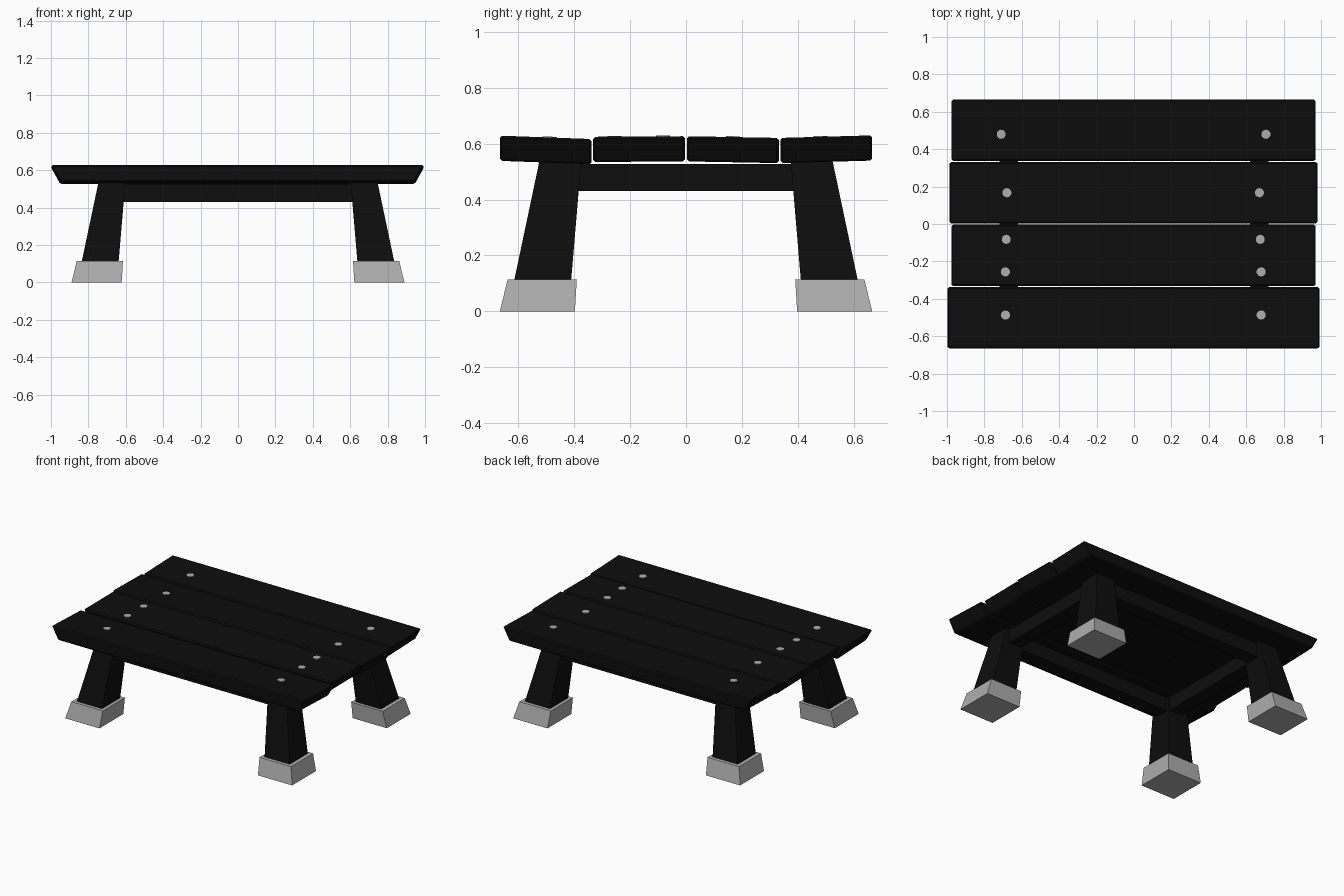
import bpy, bmesh, math
from mathutils import Vector

if "Cube" in bpy.data.objects:
    bpy.data.objects.remove(bpy.data.objects["Cube"])


def material(name, value):
    m = bpy.data.materials.new(name)
    m.diffuse_color = (value, value, value, 1)
    m.use_nodes = True
    m.node_tree.nodes["Principled BSDF"].inputs["Base Color"].default_value = m.diffuse_color
    return m


BLACK = material("black wood", 0.004)
GREY = material("pale grey metal", 0.42)


def frustum(name, bottom, top, mat, bevel=0.0):
    """Six-sided block; bottom/top = (x0, x1, y0, y1, z at y0, z at y1)."""
    bm = bmesh.new()
    rings = []
    for x0, x1, y0, y1, z0, z1 in (bottom, top):
        pts = [(x0, y0, z0), (x1, y0, z0), (x1, y1, z1), (x0, y1, z1)]
        rings.append([bm.verts.new(p) for p in pts])
    b, t = rings
    bm.faces.new(b[::-1])
    bm.faces.new(t)
    for i in range(4):
        j = (i + 1) % 4
        bm.faces.new((b[i], b[j], t[j], t[i]))
    bmesh.ops.recalc_face_normals(bm, faces=bm.faces)
    me = bpy.data.meshes.new(name)
    bm.to_mesh(me)
    bm.free()
    me.materials.append(mat)
    ob = bpy.data.objects.new(name, me)
    bpy.context.collection.objects.link(ob)
    if bevel:
        mod = ob.modifiers.new("soft edges", "BEVEL")
        mod.width = bevel
        mod.segments = 1
    return ob


# Table-top planks: x0, x1, y0, y1, top z at y0, top z at y1
planks = [
    (-1.00, 0.995, -0.665, -0.337, 0.628, 0.616),
    (-0.98, 0.975, -0.332, -0.003, 0.624, 0.626),
    (-0.99, 0.985, 0.003, 0.332, 0.626, 0.620),
    (-0.98, 0.975, 0.337, 0.665, 0.620, 0.629),
]
for i, (x0, x1, y0, y1, z0, z1) in enumerate(planks):
    t, c = 0.09, 0.05  # thickness, undercut of the sawn ends
    frustum(f"plank_{i + 1}",
            (x0 + c, x1 - c, y0, y1, z0 - t, z1 - t),
            (x0, x1, y0, y1, z0, z1), BLACK, 0.008)


def mirrored(a, b, s):
    return tuple(sorted((a * s, b * s)))


# Splayed legs and their metal feet
for sx, side in ((-1, "left"), (1, "right")):
    for sy, end in ((-1, "front"), (1, "back")):
        def level(xa, xb, ya, yb, z):
            return mirrored(xa, xb, sx) + mirrored(ya, yb, sy) + (z, z)
        frustum(f"{end}_{side}_leg",
                level(0.64, 0.84, 0.412, 0.618, 0.09),
                level(0.602, 0.745, 0.374, 0.523, 0.54), BLACK)
        frustum(f"{end}_{side}_foot",
                level(0.622, 0.89, 0.397, 0.665, 0.0),
                level(0.615, 0.862, 0.390, 0.637, 0.115), GREY)

# Apron rails between the legs
for s, n in ((-1, "front"), (1, "back")):
    y = mirrored(0.40, 0.50, s)
    r = (-0.65, 0.65) + y
    frustum(n + "_rail", r + (0.43, 0.43), r + (0.527, 0.527), BLACK)
for s, n in ((-1, "left"), (1, "right")):
    r = mirrored(0.62, 0.72, s) + (-0.42, 0.42)
    frustum(n + "_rail", r + (0.43, 0.43), r + (0.527, 0.527), BLACK)

# Nail heads
nails = [(-0.71, 0.48), (-0.68, 0.167), (-0.683, -0.082), (-0.688, -0.256),
         (-0.687, -0.487), (0.705, 0.48), (0.67, 0.167), (0.675, -0.082),
         (0.68, -0.256), (0.68, -0.487)]
for i, (x, y) in enumerate(nails):
    _, _, y0, y1, z0, z1 = next(p for p in planks if p[2] <= y <= p[3])
    z = z0 + (z1 - z0) * (y - y0) / (y1 - y0)
    bpy.ops.mesh.primitive_cylinder_add(
        vertices=10, radius=0.025, depth=0.012, location=(x, y, z - 0.003),
        rotation=(math.atan2(z1 - z0, y1 - y0), 0, 0))
    ob = bpy.context.object
    ob.name = f"nail_{i + 1}"
    ob.data.materials.append(GREY)
